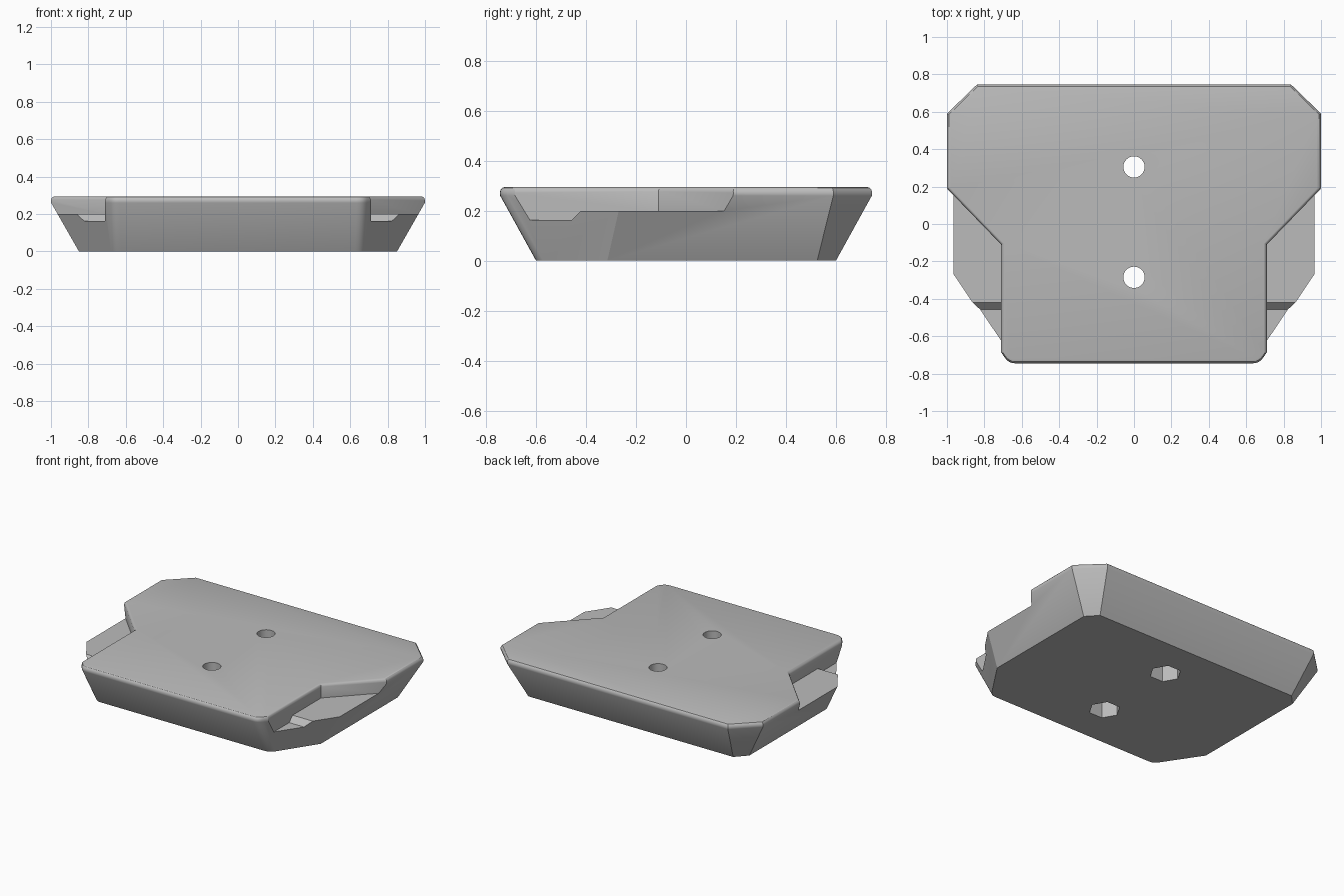
import bpy, bmesh, math
from mathutils import Vector

if "Cube" in bpy.data.objects:
    bpy.data.objects.remove(bpy.data.objects["Cube"])

grey = bpy.data.materials.new("mid grey")
grey.diffuse_color = (0.5, 0.5, 0.5, 1)
grey.use_nodes = True
grey.node_tree.nodes["Principled BSDF"].inputs["Base Color"].default_value = grey.diffuse_color


def loft(name, rings):
    """Closed solid through a list of rings with equal point counts."""
    bm = bmesh.new()
    loops = [[bm.verts.new(p) for p in ring] for ring in rings]
    n = len(loops[0])
    for a, b in zip(loops, loops[1:]):
        for i in range(n):
            j = (i + 1) % n
            bm.faces.new((a[i], a[j], b[j], b[i]))
    bm.faces.new(loops[0][::-1])
    bm.faces.new(loops[-1])
    bmesh.ops.recalc_face_normals(bm, faces=bm.faces)
    me = bpy.data.meshes.new(name)
    bm.to_mesh(me)
    bm.free()
    ob = bpy.data.objects.new(name, me)
    bpy.context.collection.objects.link(ob)
    me.materials.append(grey)
    return ob


def disc(radius, y, z, n):
    return [(radius * math.cos(math.tau * i / n),
             y + radius * math.sin(math.tau * i / n), z) for i in range(n)]


# Body: outward-sloping slab, rounded front corners and a rounded top rim
BOTTOM = [(0.66, -0.60), (0.85, -0.315), (0.85, 0.525), (0.78, 0.60)]
TOP = [(0.67, -0.745), (1.00, -0.255), (1.00, 0.59), (0.84, 0.745)]


def body_ring(z, t):
    half = [Vector(b).lerp(Vector(p), t) for b, p in zip(BOTTOM, TOP)]
    corner = half[0]
    start = corner - Vector((0.035, 0))
    end = corner + (half[1] - corner).normalized() * 0.035
    fillet = [start.lerp(corner, k / 4).lerp(corner.lerp(end, k / 4), k / 4)
              for k in range(5)]
    half = fillet + half[1:]
    full = half + [Vector((-p.x, p.y)) for p in reversed(half)]
    return [(p.x, p.y, z) for p in full]


body = loft("mounting_block", [body_ring(z, t) for z, t in (
    (0, 0), (0.26, 0.99), (0.272, 1.0), (0.284, 0.98),
    (0.292, 0.93), (0.295, 0.86))])

cutters = []
for s, side in ((1, "right"), (-1, "left")):
    # Side notch, flared at the top to round the rim
    rings = []
    for z, o in ((0.2, 0), (0.277, 0), (0.287, 0.004),
                 (0.293, 0.010), (0.296, 0.018), (0.35, 0.018)):
        rings.append([(s * x, y, z) for x, y in (
            (0.71 - o, -0.9), (1.2, -0.9),
            (1.2, 0.397 + 1.44 * o), (0.71 - o, -0.11 + 0.4 * o))])
    cutters.append(loft(side + "_notch_cutter", rings))
    # Deeper front pocket with a sloped step
    step = [(-0.385, 0.235), (-0.42, 0.2), (-0.457, 0.163),
            (-0.9, 0.163), (-0.9, 0.235)]
    cutters.append(loft(side + "_pocket_cutter",
                        [[(s * x, y, z) for y, z in step] for x in (0.71, 1.2)]))

# Screw holes with hexagonal nut recesses underneath
for y, label in ((0.305, "back"), (-0.285, "front")):
    cutters.append(loft(label + "_hole_cutter",
                        [disc(0.057, y, z, 32) for z in (-0.1, 0.4)]))
    cutters.append(loft(label + "_nut_cutter",
                        [disc(0.1, y, z, 6) for z in (-0.1, 0.18)]))

bpy.context.view_layer.objects.active = body
for c in cutters:
    mod = body.modifiers.new(c.name, "BOOLEAN")
    mod.operation = "DIFFERENCE"
    mod.solver = "EXACT"
    mod.object = c
    bpy.ops.object.modifier_apply(modifier=mod.name)
for c in cutters:
    bpy.data.objects.remove(c)

bpy.ops.object.select_all(action="DESELECT")
body.select_set(True)
bpy.ops.object.shade_smooth_by_angle(angle=math.radians(30))
